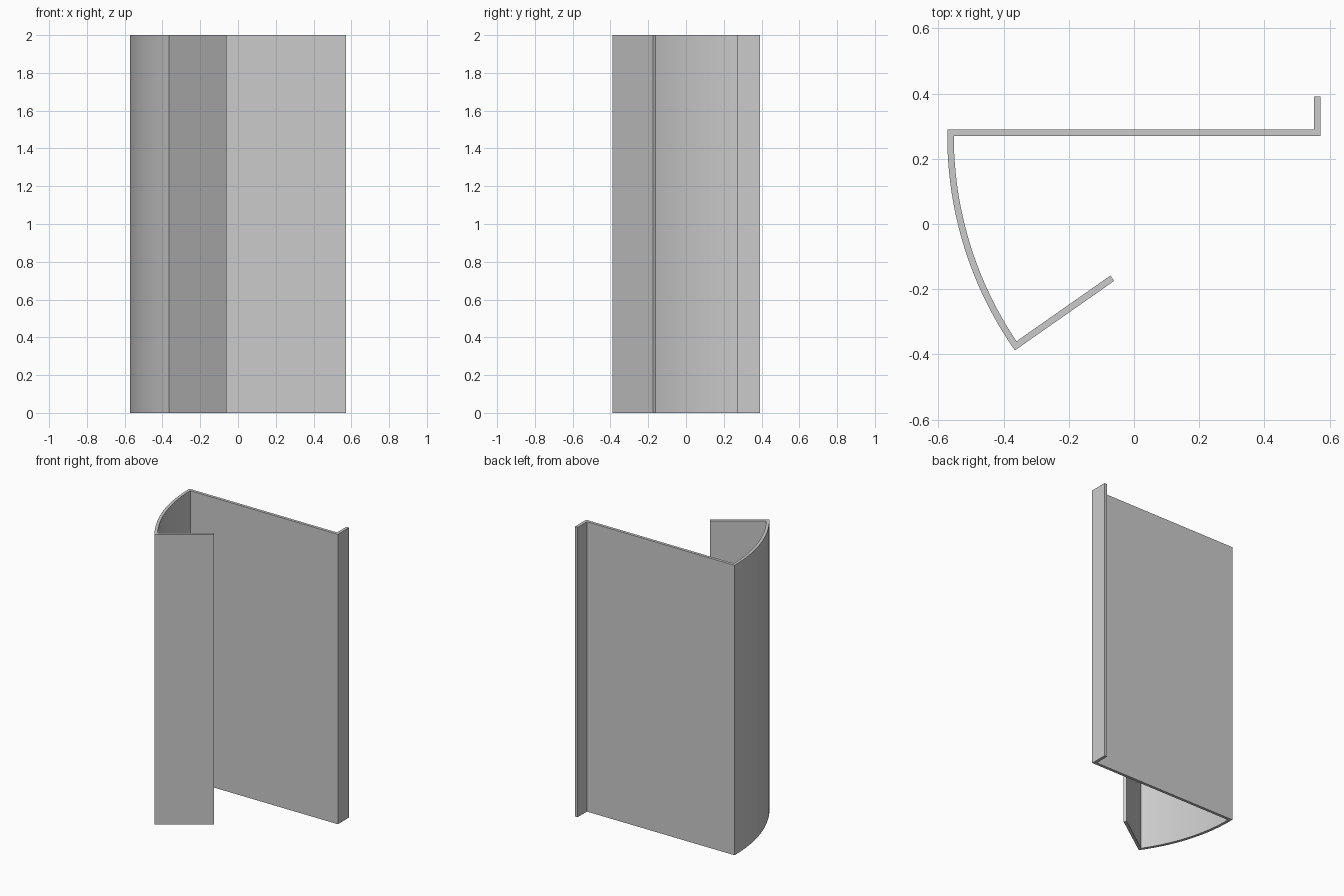
import bpy
import bmesh
from math import asin, cos, radians, sin
from mathutils import Vector

HEIGHT = 2.0
T = 0.02                      # sheet thickness
LEFT, RIGHT = -0.573, 0.573   # plate ends
FACE = 0.27                   # front surface of the plate
RADIUS = 1.147                # outer radius of the curved wall
SWEEP = radians(35)
RETURN_LENGTH = 0.372
STEPS = 24
centre = Vector((LEFT + RADIUS, FACE))

if "Cube" in bpy.data.objects:
    bpy.data.objects.remove(bpy.data.objects["Cube"], do_unlink=True)


def arc(radius, sweep):
    """Points from the plate down to the folded corner."""
    return [centre - radius * Vector((cos(sweep * i / STEPS), sin(sweep * i / STEPS)))
            for i in range(STEPS + 1)]


# Curved wall, outside and inside
outer = arc(RADIUS, SWEEP)
inner = arc(RADIUS - T, SWEEP - asin(T / (RADIUS - T)))

# Straight return flange, folded square to the end of the curve
along = Vector((cos(SWEEP), sin(SWEEP)))
across = Vector((-along.y, along.x))
tip = outer[-1] + along * RETURN_LENGTH

# Flat plate with its upturned lip
plate = [Vector(p) for p in (
    (RIGHT, FACE), (RIGHT, 0.392), (RIGHT - T, 0.392),
    (RIGHT - T, FACE + T), (LEFT, FACE + T))]

profile = plate + outer + [tip, tip + across * T] + inner[::-1]

# Extrude the closed section to full height
bm = bmesh.new()
base = bm.faces.new([bm.verts.new((p.x, p.y, 0)) for p in profile])
result = bmesh.ops.extrude_face_region(bm, geom=[base], use_keep_orig=True)
top = [g for g in result["geom"] if isinstance(g, bmesh.types.BMVert)]
bmesh.ops.translate(bm, verts=top, vec=(0, 0, HEIGHT))
bmesh.ops.recalc_face_normals(bm, faces=bm.faces)
mesh = bpy.data.meshes.new("folded_sheet_profile")
bm.to_mesh(mesh)
bm.free()

panel = bpy.data.objects.new("folded_sheet_profile", mesh)
bpy.context.collection.objects.link(panel)

# Plain grey sheet
grey = bpy.data.materials.new("light_grey")
grey.use_nodes = True
colour = (0.6, 0.6, 0.6, 1)
grey.diffuse_color = colour
grey.node_tree.nodes["Principled BSDF"].inputs["Base Color"].default_value = colour
mesh.materials.append(grey)

# Smooth curve, crisp folds
bpy.ops.object.select_all(action="DESELECT")
panel.select_set(True)
bpy.context.view_layer.objects.active = panel
bpy.ops.object.shade_smooth_by_angle(angle=radians(20))
